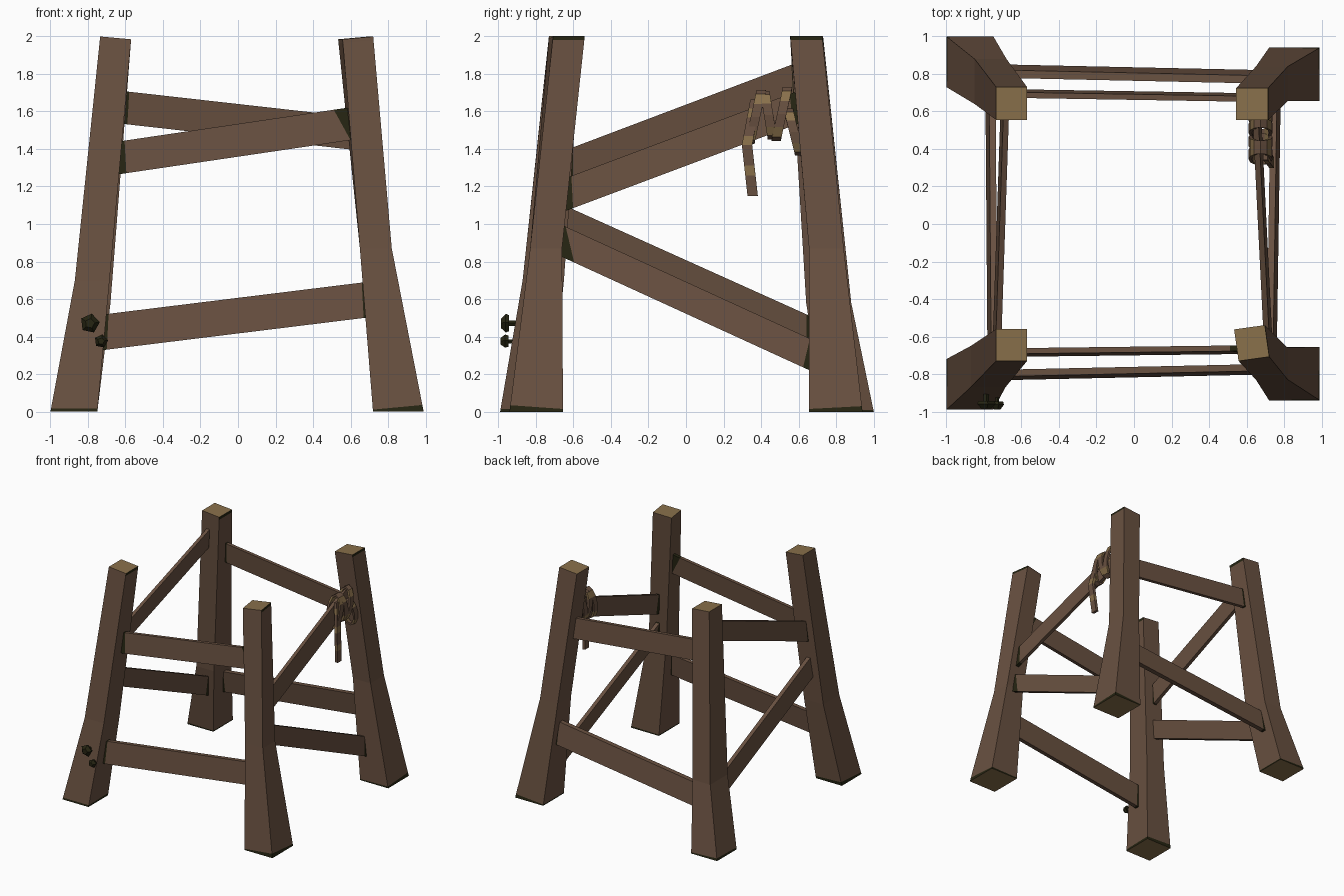
import bpy, bmesh, math
from mathutils import Vector, Matrix

if "Cube" in bpy.data.objects:
    bpy.data.objects.remove(bpy.data.objects["Cube"])


def mat(name, rgb):
    m = bpy.data.materials.new(name)
    m.diffuse_color = (*rgb, 1)
    m.use_nodes = True
    m.node_tree.nodes["Principled BSDF"].inputs["Base Color"].default_value = m.diffuse_color
    return m


WOOD = mat("brown_wood", (0.141, 0.082, 0.052))
TAN = mat("cut_wood_tan", (0.25, 0.162, 0.07))
MOSS = mat("dark_moss", (0.019, 0.018, 0.006))


def make(name, verts, faces, idx):
    me = bpy.data.meshes.new(name)
    me.from_pydata([tuple(v) for v in verts], [], faces)
    for m in (WOOD, TAN, MOSS):
        me.materials.append(m)
    for p, i in zip(me.polygons, idx):
        p.material_index = i
    bm = bmesh.new()
    bm.from_mesh(me)
    bmesh.ops.recalc_face_normals(bm, faces=bm.faces)
    bm.to_mesh(me)
    bm.free()
    ob = bpy.data.objects.new(name, me)
    bpy.context.collection.objects.link(ob)
    return ob


def loft(rings, closed=False):
    """Quads between four-sided rings; returns verts, faces, (ring, side) tags."""
    verts = [v for r in rings for v in r]
    n = len(rings)
    faces, tags = [], []
    for r in range(n if closed else n - 1):
        for s in range(4):
            a, b = r * 4, ((r + 1) % n) * 4
            t = (s + 1) % 4
            faces.append((a + s, a + t, b + t, b + s))
            tags.append((r, s))
    if not closed:
        faces += [(3, 2, 1, 0), tuple(range(n * 4 - 4, n * 4))]
        tags += [(-1, 0), (n, 0)]
    return verts, faces, tags


# Legs: flared, with a bend part way up; rects are x0, x1, y0, y1
def rect(x0, x1, y0, y1, z):
    return [Vector(p) for p in ((x0, y0, z), (x1, y0, z), (x1, y1, z), (x0, y1, z))]


def leg(name, bottom, middle, zm, top, moss_h, turn=0):
    b, m, t = rect(*bottom, 0), rect(*middle, zm), rect(*top, 2)
    c = sum(t, Vector()) / 4
    for v in t:
        v.xyz = c + Matrix.Rotation(turn, 3, 'Z') @ (v - c)
    inner = min(abs(v.x) for v in t)
    for v in t:
        v.z = 2 - 0.015 * (abs(v.x) < inner + 0.06)
    low = [p.lerp(q, h / zm) for p, q, h in zip(b, m, moss_h)]
    high = [p.lerp(q, 0.983) for p, q in zip(m, t)]
    verts, faces, tags = loft([b, low, m, high, t])
    idx = []
    for r, s in tags:
        if r in (-1, 5):
            idx.append(1)
        elif r == 0 or (r == 3 and s == 1):
            idx.append(2)
        else:
            idx.append(0)
    make(name, verts, faces, idx)


leg("front_left_leg", (-1, -.75, -.99, -.72), (-.87, -.685, -.87, -.65), .7,
    (-.735, -.57, -.73, -.56), (.015, .015, .02, .03))
leg("front_right_leg", (.72, .99, -.94, -.655), (.65, .82, -.83, -.66), .87,
    (.545, .71, -.72, -.55), (.01, .035, .015, .01), math.radians(8))
leg("back_right_leg", (.72, .99, .655, .94), (.65, .82, .655, .84), .87,
    (.545, .715, .555, .725), (.01, .015, .03, .01))
leg("back_left_leg", (-1, -.75, .73, 1), (-.85, -.68, .64, .88), .58,
    (-.735, -.57, .555, .73), (.015, .01, .01, .02))


# Rails: slanted planks leaning inward, mossy end cuts given as (top, bottom) lengths
def rail(name, p0, p1, height, moss0, moss1, thick=.036, lean=.02, ext=.05):
    p0, p1 = Vector(p0), Vector(p1)
    d = (p1 - p0).normalized()
    side = Vector((0, 1, 0)) if abs(d.x) > abs(d.y) else Vector((1, 0, 0))
    side *= math.copysign(1, (p0 + p1).dot(side))
    up = Vector((0, 0, height / 2)) - side * lean / 2
    out = side * thick / 2

    def ring(pt, pb):
        return [pt + up - out, pt + up + out, pb - up + out, pb - up - out]
    a, b = p0 - d * ext, p1 + d * ext
    rings = [ring(a, a), ring(p0 + d * moss0[0], p0 + d * moss0[1]),
             ring(p1 - d * moss1[0], p1 - d * moss1[1]), ring(b, b)]
    verts, faces, tags = loft(rings)
    make(name, verts, faces, [0 if r == 1 else 2 for r, s in tags])


rail("front_lower_rail", (-.7, -.805, .425), (.68, -.775, .595), .19, (.01, .0), (.02, .01))
rail("front_upper_rail", (-.62, -.685, 1.355), (.6, -.67, 1.535), .175, (.015, .025), (.09, .0), .03, .016)
rail("back_lower_rail", (-.7, .815, .425), (.68, .785, .595), .19, (.01, .01), (.01, .01), .042, .03)
rail("back_upper_rail", (-.6, .695, 1.62), (.6, .675, 1.485), .175, (.02, .01), (.01, .0), .03, .016)
rail("right_upper_rail", (.715, -.62, 1.165), (.655, .58, 1.615), .175, (.01, .02), (.03, .01), .03, .016)
rail("right_lower_rail", (.735, -.65, .905), (.755, .66, .305), .17, (.01, .06), (.0, .04), .034)
rail("left_upper_rail", (-.73, -.61, 1.32), (-.69, .58, 1.77), .17, (.01, .01), (.02, .01), .03, .016)
rail("left_lower_rail", (-.755, -.65, 1.015), (-.765, .65, .43), .17, (.01, .01), (.01, .01), .034)


# Rope: flat straps wound about the right upper rail, with tan bands
def strap(name, pts, width, closed, thick=.018):
    n, rings = len(pts), []
    for i, p in enumerate(pts):
        a = pts[(i - 1) % n] if closed or i else p
        b = pts[(i + 1) % n] if closed or i < n - 1 else p
        nrm = (b - a).cross(Vector((0, 1, 0))).normalized() * thick / 2
        w = Vector((0, width / 2, 0))
        rings.append([p - w - nrm, p + w - nrm, p + w + nrm, p - w + nrm])
    verts, faces, tags = loft(rings, closed)
    make(name, verts, faces, [1 if r % 3 == 1 else 0 for r, s in tags])


loops = [(.37, 1.57, .135, -.03), (.44, 1.58, .12, .02), (.51, 1.585, .135, -.03), (.575, 1.49, .115, .03)]
for k, (y, z, rz, skew) in enumerate(loops):
    ring = []
    for i in range(12):
        a = math.tau * i / 12
        ring.append(Vector((.675 + .055 * math.cos(a), y - skew * math.sin(a), z + rz * math.sin(a))))
    strap("rope_loop_%d" % (k + 1), ring, .05, True)

knots = [Vector(p) for p in ((.70, .37, 1.66), (.735, .325, 1.42), (.72, .355, 1.15))]
tail = []
for a, b in zip(knots, knots[1:]):
    tail += [a.lerp(b, i / 5) for i in range(5)]
strap("rope_tail", tail + [knots[-1]], .055, False, .025)


# Fungi: five-sided caps on short stalks, on the front left leg
def fungus(name, x, z, r, y_tip, y_root):
    bm = bmesh.new()
    # radius, y along the stalk
    prof = [(r * .5, y_tip), (r, y_tip + .025), (r * .85, y_tip + .042),
            (r * .3, y_tip + .036), (r * .3, y_root)]
    rings = []
    for rad, y in prof:
        rings.append([bm.verts.new((x + rad * math.sin(math.tau * i / 5 + .2), y,
                                    z + rad * math.cos(math.tau * i / 5 + .2))) for i in range(5)])
    for a, b in zip(rings, rings[1:]):
        for i in range(5):
            bm.faces.new((a[i], a[(i + 1) % 5], b[(i + 1) % 5], b[i]))
    bm.faces.new(rings[0])
    bm.faces.new(rings[-1])
    bmesh.ops.recalc_face_normals(bm, faces=bm.faces)
    me = bpy.data.meshes.new(name)
    bm.to_mesh(me)
    bm.free()
    me.materials.append(MOSS)
    bpy.context.collection.objects.link(bpy.data.objects.new(name, me))


fungus("large_fungus", -.79, .47, .053, -.985, -.88)
fungus("small_fungus", -.73, .375, .037, -.988, -.89)
